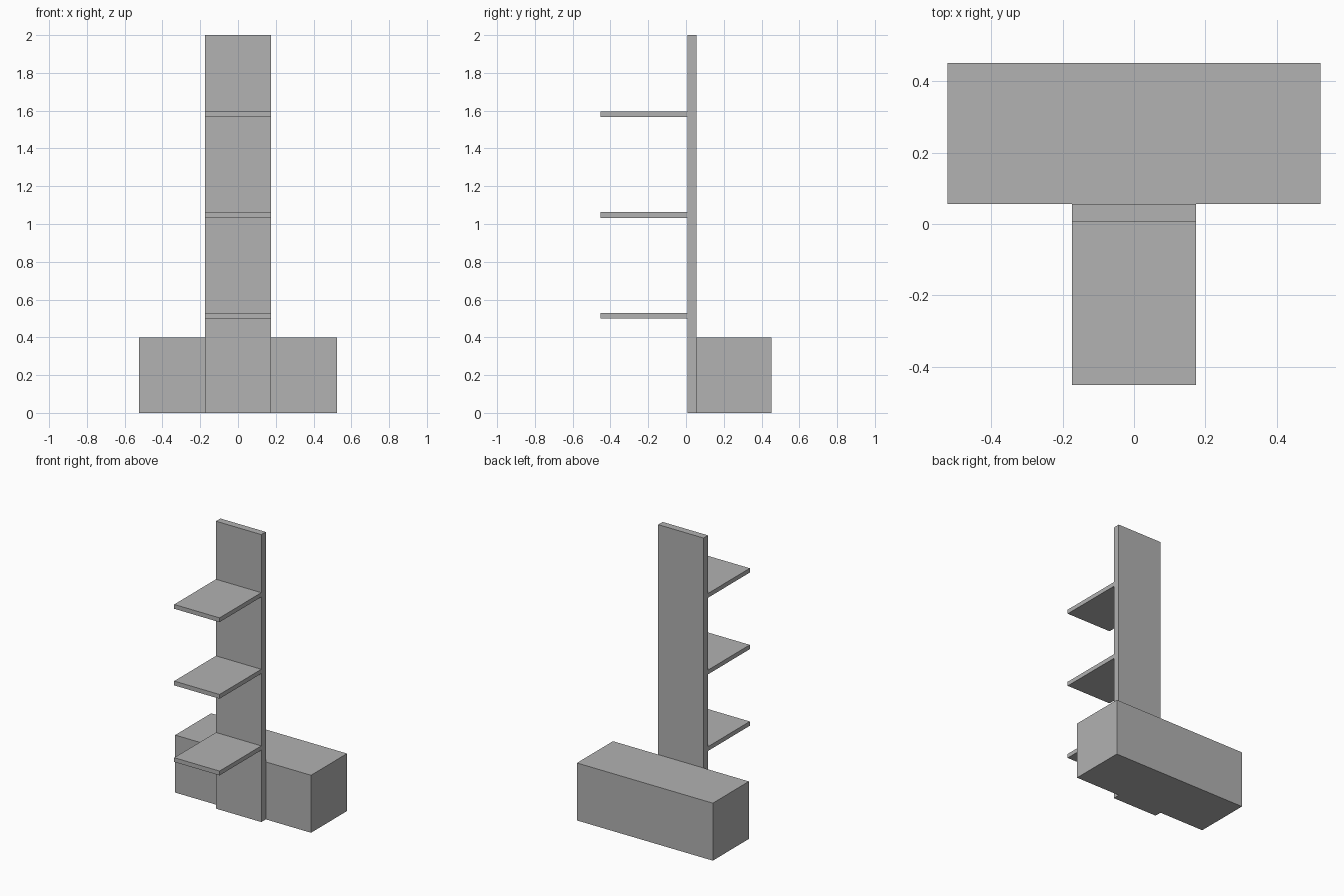
import bpy
from mathutils import Matrix, Vector

cube = bpy.data.objects.get("Cube")
if cube:
    bpy.data.objects.remove(cube, do_unlink=True)

import bmesh

grey = bpy.data.materials.new("plain_grey")
grey.use_nodes = True
GREY = (0.445, 0.445, 0.445, 1)
grey.diffuse_color = GREY
grey.node_tree.nodes["Principled BSDF"].inputs["Base Color"].default_value = GREY


def box(name, width, y_range, z_range):
    """Flat-sided box centred on x, spanning the given y and z ranges."""
    (y0, y1), (z0, z1) = y_range, z_range
    place = Matrix.LocRotScale(Vector((0, (y0 + y1) / 2, (z0 + z1) / 2)), None,
                               Vector((width, y1 - y0, z1 - z0)))
    bm = bmesh.new()
    bmesh.ops.create_cube(bm, size=1, matrix=place)
    mesh = bpy.data.meshes.new(name)
    bm.to_mesh(mesh)
    bm.free()
    mesh.materials.append(grey)
    obj = bpy.data.objects.new(name, mesh)
    bpy.context.scene.collection.objects.link(obj)
    return obj


FRONT, BACK = -0.452, 0.452
PANEL_FRONT, PANEL_BACK = 0.007, 0.056
WIDTH = 0.349

# Upright panel with the low bench box behind it
box("back_panel", WIDTH, (PANEL_FRONT, PANEL_BACK), (0, 2))
box("bench_box", 1.046, (PANEL_BACK, BACK), (0, 0.4))

# Three evenly spaced shelves on the front of the panel
for i, level in enumerate(("lower", "middle", "upper")):
    z = 0.5 + i * 0.533
    box(level + "_shelf", WIDTH, (FRONT, PANEL_FRONT), (z, z + 0.03))
